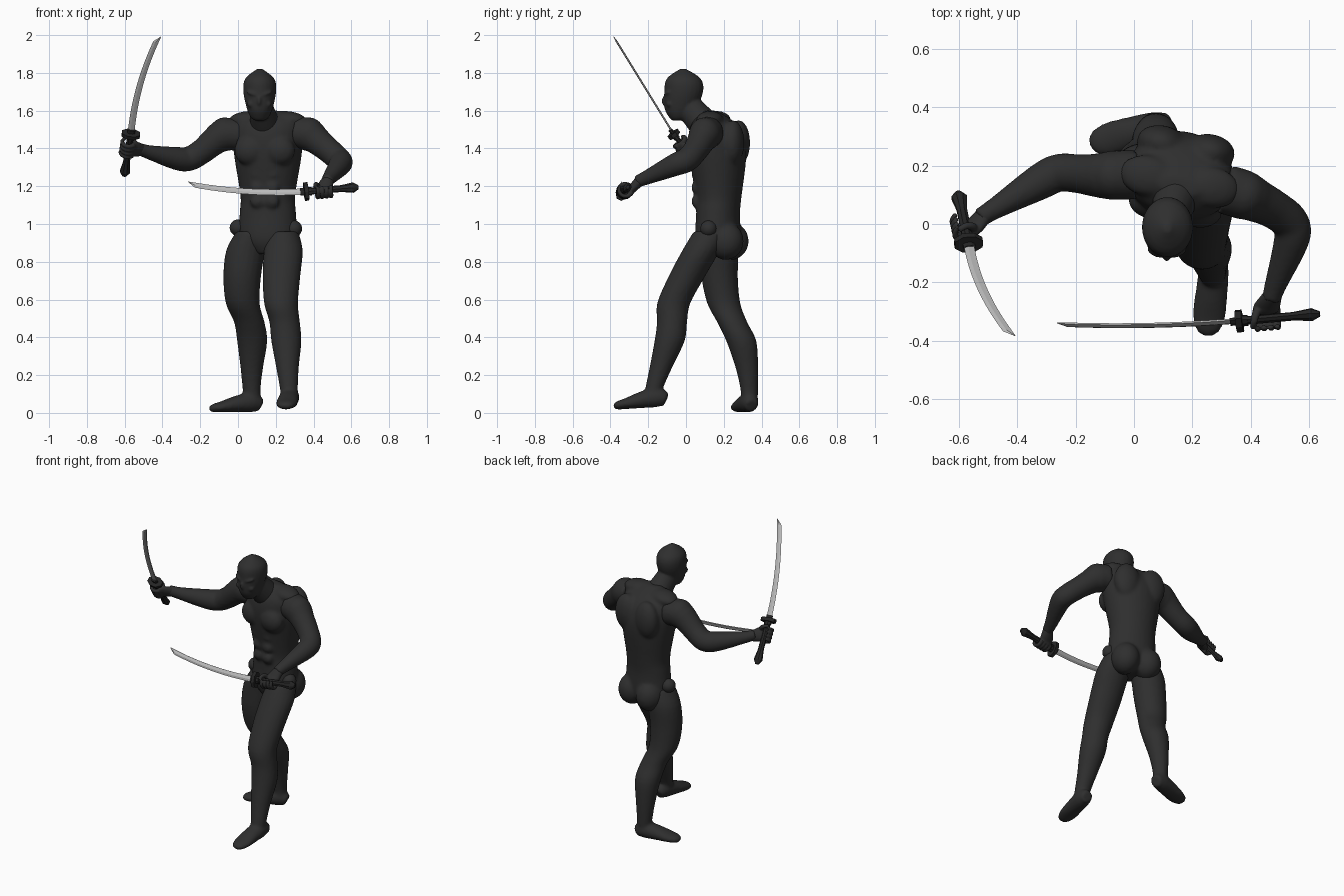
import bpy, bmesh, math
from mathutils import Vector as V, Matrix

if "Cube" in bpy.data.objects:
    bpy.data.objects.remove(bpy.data.objects["Cube"])


def material(name, v):
    m = bpy.data.materials.new(name)
    m.diffuse_color = (v, v, v, 1)
    m.use_nodes = True
    m.node_tree.nodes["Principled BSDF"].inputs["Base Color"].default_value = m.diffuse_color
    return m


CLOTH = material("charcoal cloth", 0.028)
STEEL = material("steel", 0.5)
GRIP = material("black grip", 0.018)


def spline(p, sub):
    """Catmull-Rom through tuples of any length."""
    out = []
    for i in range(len(p) - 1):
        q = [p[max(i - 1, 0)], p[i], p[i + 1], p[min(i + 2, len(p) - 1)]]
        for k in range(sub):
            t = k / sub
            out.append([0.5 * (2 * b + (c - a) * t + (2 * a - 5 * b + 4 * c - d) * t * t
                               + (3 * b - a - 3 * c + d) * t ** 3) for a, b, c, d in zip(*q)])
    return out + [list(p[-1])]


def join(bm, rings):
    n = len(rings[0])
    for r, q in zip(rings, rings[1:]):
        for k in range(n):
            bm.faces.new((r[k], r[(k + 1) % n], q[(k + 1) % n], q[k]))
    bm.faces.new(rings[0][::-1])
    bm.faces.new(rings[-1])


def tube(bm, pts, ref, axis=None, n=20, sub=4):
    """Loft of ellipses (x, y, z, radius along ref, radius across)."""
    s, rings = spline(pts, sub), []
    for i, p in enumerate(s):
        t = V(axis) if axis else V(s[min(i + 1, len(s) - 1)][:3]) - V(s[max(i - 1, 0)][:3])
        t.normalize()
        a = V(ref) - t * t.dot(V(ref))
        a.normalize()
        b = t.cross(a)
        rings.append([bm.verts.new(V(p[:3]) + a * p[3] * math.cos(h) + b * p[4] * math.sin(h))
                      for h in (2 * math.pi * (k + .5) / n for k in range(n))])
    join(bm, rings)


def ball(bm, c, r, yaw=0.0, roll=0.0):
    m = (Matrix.Translation(c) @ Matrix.Rotation(yaw, 4, 'Z') @ Matrix.Rotation(roll, 4, 'Y')
         @ Matrix.Diagonal((*r, 1)))
    bmesh.ops.create_uvsphere(bm, u_segments=24, v_segments=14, radius=1, matrix=m)


def finish(name, bm, mat, voxel=0, smooth=True, iters=4):
    bmesh.ops.recalc_face_normals(bm, faces=bm.faces)
    me = bpy.data.meshes.new(name)
    bm.to_mesh(me)
    bm.free()
    me.materials.append(mat)
    for f in me.polygons:
        f.use_smooth = smooth
    ob = bpy.data.objects.new(name, me)
    bpy.context.collection.objects.link(ob)
    if voxel:
        r = ob.modifiers.new("fuse", 'REMESH')
        r.mode, r.voxel_size, r.use_smooth_shade = 'VOXEL', voxel, True
        s = ob.modifiers.new("soften", 'SMOOTH')
        s.factor, s.iterations = 0.5, iters


YAW = -0.18
SIDE, UP = (math.cos(YAW), math.sin(YAW), 0), (0, 0, 1)


def body(x, y, z):
    """Point given sideways / backwards from the torso axis."""
    return V((.16, .165, z)) + Matrix.Rotation(YAW, 3, 'Z') @ V((x, y, 0))


# torso with chest, back and belly muscles
bm = bmesh.new()
tube(bm, [(.158, y, z, rx, ry) for y, z, rx, ry in (
    (.165, .84, .07, .08), (.168, .92, .15, .117), (.17, 1.06, .15, .115), (.174, 1.15, .146, .12),
    (.168, 1.35, .178, .15), (.158, 1.46, .188, .145), (.145, 1.54, .172, .108), (.13, 1.6, .07, .03))],
    SIDE, UP, n=28)
for s in (-1, 1):
    ball(bm, body(s * .078, -.105, 1.39), (.085, .06, .08), YAW, s * .25)     # chest
    ball(bm, body(s * .085, .1, 1.43), (.085, .06, .12), YAW)                 # shoulder blade
    ball(bm, body(s * .075, .06, .91), (.085, .095, .1), YAW)                 # buttock
    ball(bm, body(s * .115, -.02, 1.555), (.095, .07, .042), YAW, s * .12)    # trapezius
    for k in range(3):
        ball(bm, body(s * .038, -.105, 1.12 + k * .073), (.04, .025, .036), YAW)   # belly
finish("torso", bm, CLOTH, .011)

# neck and head
bm = bmesh.new()
tube(bm, [(.15, .12, 1.5, .085, .085), (.12, .01, 1.63, .06, .07), (.115, -.01, 1.7, .05, .06)], SIDE)
tube(bm, [(.115, y, z, rx, ry) for y, z, rx, ry in (
    (-.045, 1.548, .028, .03), (-.04, 1.565, .048, .05), (-.03, 1.61, .068, .083), (-.012, 1.7, .087, .103),
    (-.012, 1.77, .077, .09), (-.016, 1.822, .012, .014))], (1, 0, 0), UP, n=24)
for s in (-1, 1):
    ball(bm, (.113 + s * .036, -.1, 1.69), (.036, .014, .01), s * .35, -s * .3)   # brow
    ball(bm, (.113 + s * .045, -.085, 1.635), (.02, .02, .018))                   # cheek
ball(bm, (.112, -.112, 1.652), (.012, .016, .03))                                 # nose
finish("head", bm, CLOTH, .007)


def arm(name, path):
    bm = bmesh.new()
    radii = (.085, .085, .075, .067, .065, .061, .038, .033)
    tube(bm, [(*p, r, r) for p, r in zip(path, radii)], (.1, .2, 1))
    ball(bm, path[1], (.085, .085, .09))
    finish(name, bm, CLOTH, .01)


# arms from shoulder over elbow to wrist
arm("right_arm", [(.01, .17, 1.47), (-.07, .167, 1.475), (-.13, .167, 1.435), (-.19, .172, 1.385),
                  (-.26, .175, 1.345), (-.33, .14, 1.348), (-.47, .057, 1.38), (-.53, .02, 1.4)])
arm("left_arm", [(.31, .12, 1.485), (.375, .1, 1.475), (.42, .08, 1.44), (.48, .05, 1.39),
                 (.535, .005, 1.34), (.54, -.055, 1.315), (.485, -.21, 1.245), (.47, -.26, 1.225)])


def leg(name, centres, heel, toe):
    bm = bmesh.new()
    girth = ((.96, .08, .09), (.86, .103, .1), (.72, .1, .097), (.58, .09, .088), (.48, .081, .08),
             (.38, .08, .08), (.24, .06, .06), (.12, .047, .046), (.06, .046, .045))
    tube(bm, [(*c, *g) for c, g in zip(centres, girth)], (1, 0, 0), UP)
    foot = ((0, .035, .034), (.17, .053, .05), (.47, .044, .055), (.75, .03, .057), (.93, .022, .043),
            (1, .013, .02))
    tube(bm, [(*(V(heel).lerp(V(toe), s) + V((0, 0, h + .003))), h, w) for s, h, w in foot], UP)
    finish(name, bm, CLOTH, .01)


# legs with feet
leg("right_leg", [(.07, .17), (.04, .178), (.022, .178), (.025, .2), (.06, .245), (.075, .293),
                  (.073, .322), (.072, .335), (.077, .335)], (.12, .347, 0), (-.148, .275, 0))
leg("left_leg", [(.24, .13), (.24, .08), (.23, .003), (.228, -.065), (.247, -.074), (.256, -.087),
                 (.262, -.133), (.27, -.17), (.273, -.165)], (.28, -.105, .03), (.25, -.38, .013))

# round hip joints
for name, c in (("right_hip_joint", (0, .185, .98)), ("left_hip_joint", (.295, .12, .975))):
    bm = bmesh.new()
    ball(bm, c, (.044, .044, .044))
    finish(name, bm, CLOTH)


def hand(name, wrist, grip, axis, sign):
    g, grip = V(axis).normalized(), V(grip)
    u = V(wrist) - grip
    u = (u - g * u.dot(g)).normalized()
    v = g.cross(u) * sign
    at = lambda deg, r, o: grip + g * o + (u * math.cos(math.radians(deg)) + v * math.sin(math.radians(deg))) * r
    bm = bmesh.new()
    palm = at(35, .032, 0)
    tube(bm, [(*V(wrist), .033, .028), (*V(wrist).lerp(palm, .6), .042, .025), (*palm, .046, .022),
              (*at(75, .036, 0), .044, .015)], g, n=16)
    for k in range(4):      # curled fingers
        r = [.0135 - .0012 * j for j in range(5)]
        tube(bm, [(*at(55 + 48 * j, .036, (k - 1.5) * .0235), r[j], r[j]) for j in range(5)], g, n=10)
    # thumb
    tube(bm, [(*at(15 - 43 * j, .034, .026 + .008 * j), .016 - .002 * j, .016 - .002 * j)
              for j in range(4)], g, n=10)
    finish(name, bm, CLOTH, .0045, iters=2)


def sword(label, guard, tip, pommel, edge, bulge):
    guard, tip, pommel = V(guard), V(tip), V(pommel)
    d = (tip - guard).normalized()
    w = (V(edge) - d * d.dot(V(edge))).normalized()
    t = d.cross(w)
    # curved blade with a flat spine, a sharp edge and a slanted tip
    bm, rings = bmesh.new(), []
    for i in range(22):
        end = i == 21
        s = 1 if end else i / 20 * .94
        c = guard.lerp(tip, s) + w * bulge * 4 * s * (1 - s)
        k = .018 - .004 * s
        low, mid, th = (.002 - k, .001 - k, .001) if end else (k, k * .2, .005)
        rings.append([bm.verts.new(c + w * a + t * b) for a, b in
                      ((-k, -th * .6), (mid, -th), (low, 0), (mid, th), (-k, th * .6))])
    join(bm, rings)
    finish(label + "_blade", bm, STEEL, smooth=False)
    # eight-sided guard with collars
    h = (guard - pommel).normalized()
    bm = bmesh.new()
    for a, b, r, q in ((-.012, .01, .052, .036), (.01, .03, .022, .012), (-.03, -.012, .024, .018)):
        tube(bm, [(*(guard + h * a), r, q), (*(guard + h * b), r, q)], w, n=8, sub=1)
    finish(label + "_guard", bm, GRIP, smooth=False)
    # handle flaring to the pommel
    bm = bmesh.new()
    tube(bm, [(*guard.lerp(pommel, s), r, r * .72) for s, r in
              ((0, .019), (.65, .019), (.72, .021), (.9, .029), (1, .012))], w, n=8, sub=1)
    finish(label + "_handle", bm, GRIP, smooth=False)
    return guard - pommel


# swords and the hands holding them
a = sword("raised_sword", (-.567, -.065, 1.475), (-.42, -.385, 1.995), (-.602, .108, 1.255), (-1, 0, 0), .025)
hand("right_hand", (-.51, .035, 1.39), (-.583, -.008, 1.405), a, -1)
b = sword("level_sword", (.36, -.333, 1.172), (-.265, -.345, 1.212), (.637, -.308, 1.195), (0, -.45, -.9), .022)
hand("left_hand", (.475, -.245, 1.23), (.455, -.323, 1.18), b, 1)
